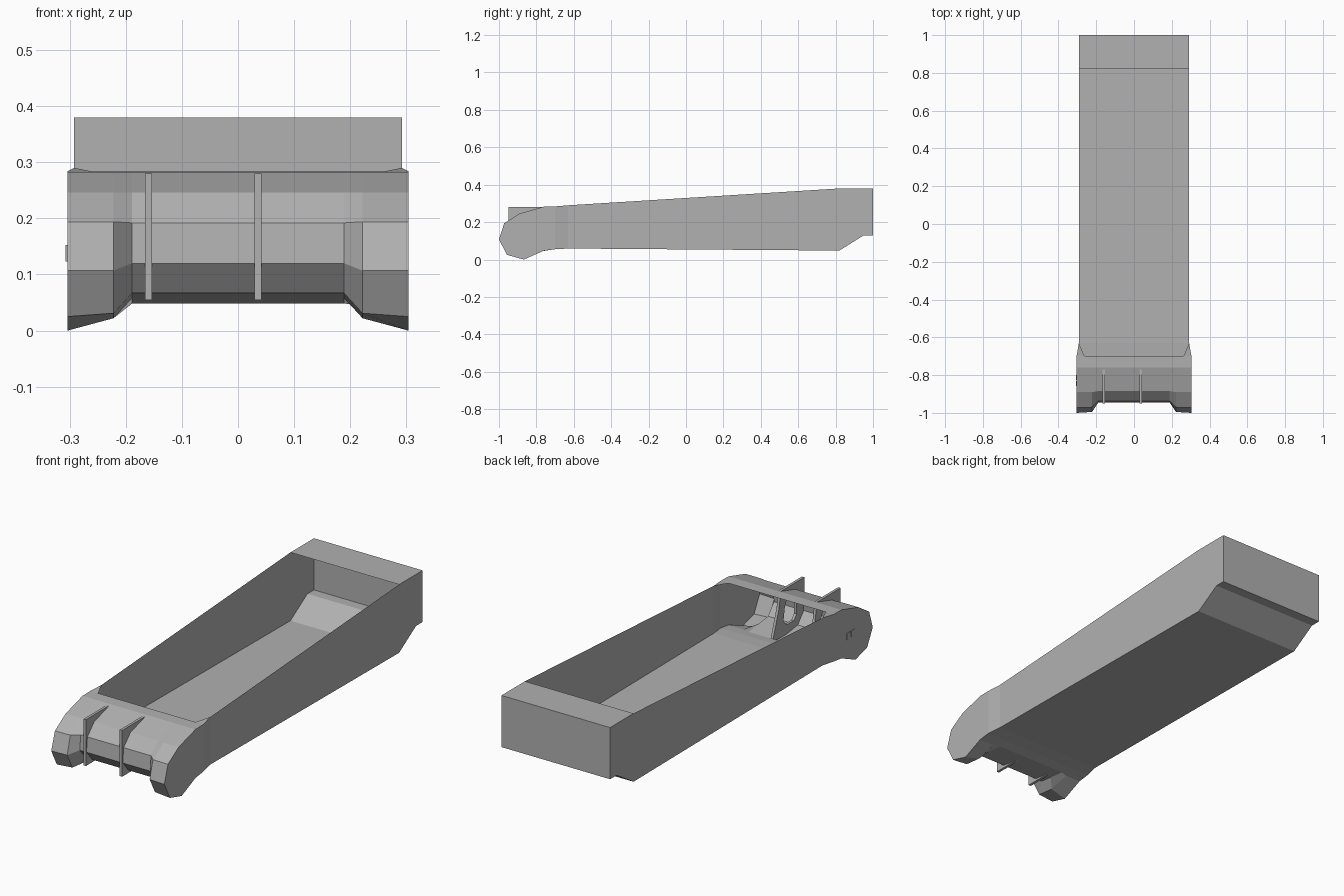
import bpy, bmesh

if "Cube" in bpy.data.objects:
    bpy.data.objects.remove(bpy.data.objects["Cube"])

# Mid-grey paint shared by every part
grey = bpy.data.materials.new("grey_paint")
grey.diffuse_color = (0.44, 0.44, 0.44, 1)
grey.use_nodes = True
grey.node_tree.nodes["Principled BSDF"].inputs["Base Color"].default_value = grey.diffuse_color


def make_object(name, bm):
    bmesh.ops.remove_doubles(bm, verts=bm.verts, dist=0.0005)
    bmesh.ops.recalc_face_normals(bm, faces=bm.faces)
    mesh = bpy.data.meshes.new(name)
    bm.to_mesh(mesh)
    bm.free()
    mesh.materials.append(grey)
    obj = bpy.data.objects.new(name, mesh)
    bpy.context.collection.objects.link(obj)
    return obj


def face(bm, pts):
    return bm.faces.new([bm.verts.new(p) for p in pts])


def at_x(x, profile):
    return [(x, y, z) for y, z in profile]


def strip(bm, a, b):
    for i in range(len(a) - 1):
        face(bm, [a[i], a[i + 1], b[i + 1], b[i]])


# Open sheet-metal trough and nose share one shell
W, EAR = 0.292, 0.304
bm = bmesh.new()
rim_front, floor_front = (-0.63, 0.29), (-0.63, 0.059)
body = [floor_front, (0.82, 0.048), (0.95, 0.129), (1.0, 0.129),
        (1.0, 0.38), (0.82, 0.38)]
strip(bm, at_x(-W, body), at_x(W, body))

# Nose: (y, z) sections at the outer ear, inner ear and recessed centre
ear_out = [(-0.70, 0.284), (-0.76, 0.283), (-0.89, 0.246), (-0.972, 0.194),
           (-1.0, 0.107), (-0.957, 0.025), (-0.867, 0.0), (-0.76, 0.047),
           (-0.70, 0.055)]
ear_in = [(-0.70, 0.284), (-0.76, 0.283), (-0.89, 0.246), (-0.97, 0.194),
          (-0.995, 0.107), (-0.955, 0.031), (-0.867, 0.022), (-0.76, 0.047),
          (-0.70, 0.055)]
centre = [(-0.70, 0.284), (-0.76, 0.283), (-0.885, 0.246), (-0.938, 0.192),
          (-0.945, 0.12), (-0.90, 0.067), (-0.83, 0.058), (-0.75, 0.048),
          (-0.70, 0.055)]
stations = [(EAR, ear_out), (0.222, ear_in), (0.189, centre)]
loft = [at_x(-x, p) for x, p in stations]
loft += [at_x(x, p) for x, p in reversed(stations)]
for a, b in zip(loft, loft[1:]):
    strip(bm, a, b)

# Floor joint behind the nose
face(bm, [row[-1] for row in loft] + [(W, *floor_front), (-W, *floor_front)])

# Side walls, nose cheeks, flares and rim gussets
for s in (-1, 1):
    face(bm, at_x(s * W, body + [rim_front]))
    face(bm, at_x(s * EAR, ear_out))
    top, low = (s * EAR, -0.70, 0.284), (s * EAR, -0.70, 0.055)
    face(bm, [top, low, (s * W, *floor_front), (s * W, *rim_front)])
    face(bm, [top, (s * 0.262, -0.70, 0.284), (s * W, *rim_front)])
make_object("trough_shell", bm)

# Two upright hinge plates with a window, running through the nose
outer = [(-0.95, 0.28), (-0.77, 0.28), (-0.755, 0.20), (-0.71, 0.07),
         (-0.74, 0.055), (-0.80, 0.055), (-0.88, 0.055), (-0.95, 0.055)]
inner = [(-0.89, 0.235), (-0.82, 0.235), (-0.80, 0.19), (-0.79, 0.13),
         (-0.80, 0.115), (-0.82, 0.10), (-0.87, 0.10), (-0.89, 0.125)]
for side, x0 in (("left", -0.166), ("right", 0.029)):
    bm = bmesh.new()
    loops = [at_x(x0, outer), at_x(x0, inner),
             at_x(x0 + 0.013, inner), at_x(x0 + 0.013, outer)]
    for a, b in zip(loops, loops[1:] + loops[:1]):
        strip(bm, a + a[:1], b + b[:1])
    make_object("hinge_plate_" + side, bm)

# Small latch bosses on the left cheek
for i, y in enumerate((-0.845, -0.812)):
    bm = bmesh.new()
    bmesh.ops.create_cube(bm, size=1)
    bmesh.ops.scale(bm, vec=(0.005, 0.026, 0.03), verts=bm.verts)
    bmesh.ops.translate(bm, vec=(-0.3045, y, 0.138), verts=bm.verts)
    make_object("latch_boss_%d" % (i + 1), bm)
